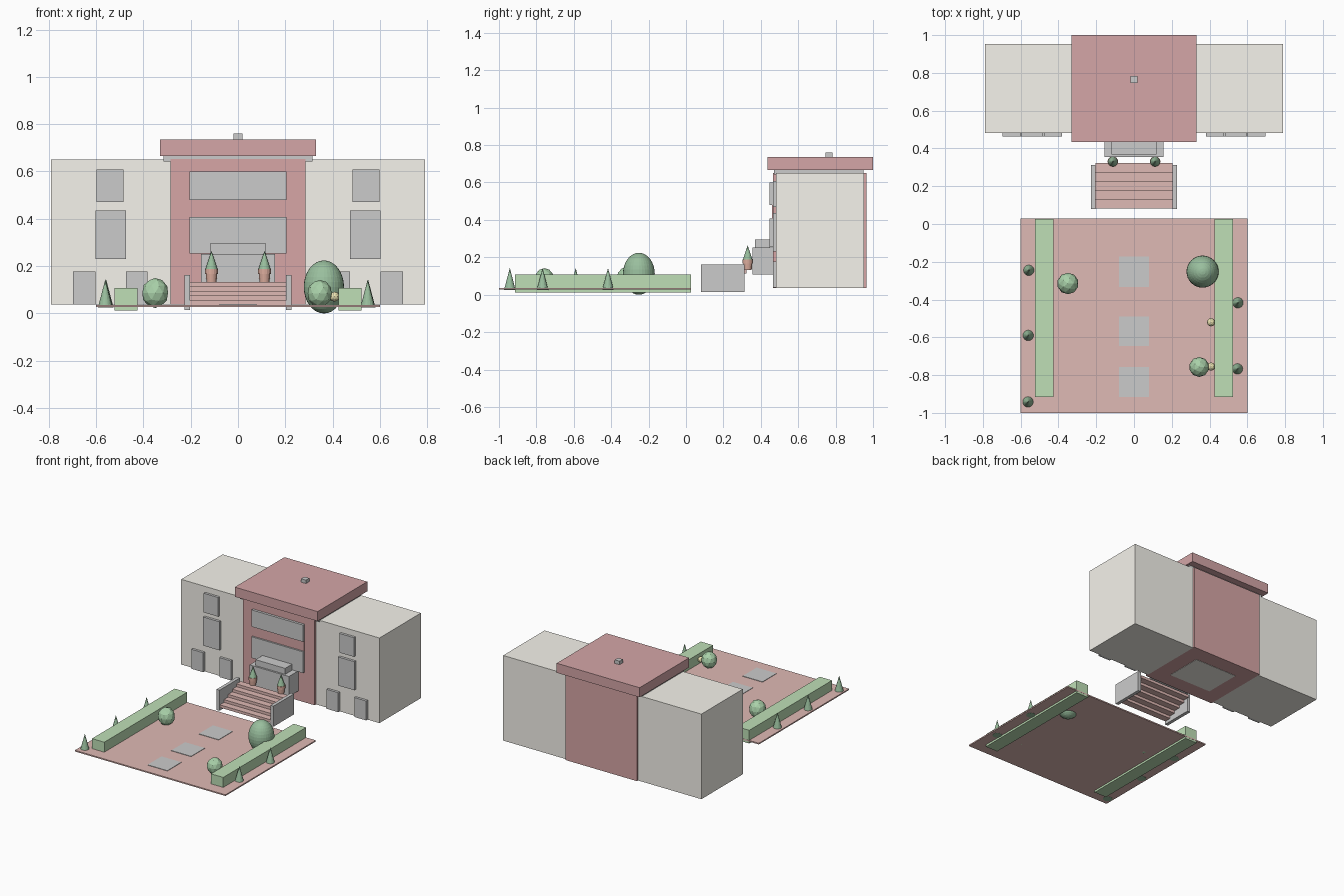
import bpy, math


def mat(name, r, g, b):
    m = bpy.data.materials.new(name)
    m.diffuse_color = (r, g, b, 1)
    return m


BRICK = mat("brick", 0.68, 0.38, 0.38)
ROOF = mat("roof_red", 0.66, 0.38, 0.39)
STONE = mat("cream_stone", 0.92, 0.90, 0.84)
PAVING = mat("paving", 0.74, 0.49, 0.46)
HEDGE = mat("hedge_green", 0.52, 0.74, 0.47)
LEAF = mat("leaf_green", 0.40, 0.64, 0.40)
DARK = mat("dark_green", 0.32, 0.52, 0.34)
CLAY = mat("clay", 0.72, 0.42, 0.34)
YELLOW = mat("flower_yellow", 0.85, 0.78, 0.45)


def finish(name, material):
    o = bpy.context.object
    o.name = name
    if material:
        o.data.materials.append(material)
    return o


def box(name, x0, x1, y0, y1, z0, z1, material=None):
    bpy.ops.mesh.primitive_cube_add(
        size=1, location=((x0 + x1) / 2, (y0 + y1) / 2, (z0 + z1) / 2))
    o = finish(name, material)
    o.scale = (x1 - x0, y1 - y0, z1 - z0)
    return o


def pair(name, x0, x1, *rest):
    box(name + "_right", x0, x1, *rest)
    box(name + "_left", -x1, -x0, *rest)


def cone(name, x, y, z0, z1, r0, r1, material, sides=16):
    bpy.ops.mesh.primitive_cone_add(vertices=sides, radius1=r0, radius2=r1,
                                    depth=z1 - z0, location=(x, y, (z0 + z1) / 2))
    return finish(name, material)


def shrub(name, x, y, z0, z1, r, material, sub=2):
    bpy.ops.mesh.primitive_ico_sphere_add(subdivisions=sub, radius=1,
                                          location=(x, y, (z0 + z1) / 2))
    o = finish(name, material)
    o.scale = (r, r, (z1 - z0) / 2)
    return o


# building masses and roof
pair("wing", 0.285, 0.79, 0.482, 0.953, 0.037, 0.65, STONE)
box("central_block", -0.285, 0.285, 0.465, 0.966, 0.037, 0.652, BRICK)
box("floor_base", -0.17, 0.17, 0.58, 0.85, 0.035, 0.04, STONE)
box("cornice", -0.315, 0.315, 0.47, 0.95, 0.642, 0.667)
box("roof_slab", -0.33, 0.33, 0.435, 1.0, 0.666, 0.735, ROOF)
box("roof_vent", -0.019, 0.019, 0.746, 0.784, 0.73, 0.76)

# wing windows
for label, x0, x1, z0, z1 in (("upper", 0.483, 0.598, 0.47, 0.608),
                              ("middle", 0.474, 0.602, 0.23, 0.436),
                              ("lower_outer", 0.602, 0.697, 0.038, 0.178),
                              ("lower_inner", 0.382, 0.474, 0.038, 0.178)):
    pair("window_" + label, x0, x1, 0.464, 0.49, z0, z1)

# central windows and the panel between them
box("central_window_upper", -0.205, 0.205, 0.447, 0.47, 0.479, 0.6)
box("central_window_lower", -0.205, 0.205, 0.447, 0.47, 0.254, 0.407)
box("spandrel", -0.205, 0.205, 0.459, 0.47, 0.407, 0.479, BRICK)

# entrance porch
box("porch", -0.157, 0.157, 0.355, 0.468, 0.107, 0.252)
box("porch_cap", -0.118, 0.118, 0.368, 0.448, 0.25, 0.295)

# stairs with side walls
for i in range(5):
    y, z = 0.083 + 0.0475 * i, 0.036 + 0.0195 * i
    box("step", -0.205, 0.205, y, y + 0.05, z, z + 0.0195, PAVING)
pair("stair_wall", 0.203, 0.227, 0.079, 0.313, 0.014, 0.162)

# potted trees
for x in (-0.112, 0.112):
    cone("pot", x, 0.33, 0.132, 0.168, 0.021, 0.024, CLAY)
    cone("pot_rim", x, 0.33, 0.166, 0.188, 0.028, 0.028, CLAY)
    cone("pot_tree", x, 0.33, 0.186, 0.264, 0.026, 0, DARK)

# forecourt, paving slabs and hedges
box("forecourt", -0.6, 0.6, -1.0, 0.028, 0.027, 0.036, PAVING)
for y0, y1 in ((-0.333, -0.173), (-0.647, -0.49), (-0.917, -0.758)):
    box("paving_slab", -0.079, 0.079, y0, y1, 0.03, 0.039)
pair("hedge", 0.425, 0.523, -0.915, 0.027, 0.013, 0.108, HEDGE)

# round shrubs, flowers and small cone trees
shrub("shrub_left", -0.35, -0.315, 0.023, 0.15, 0.057, LEAF)
shrub("shrub_right", 0.345, -0.757, 0.026, 0.142, 0.053, LEAF)
bpy.ops.mesh.primitive_uv_sphere_add(segments=32, ring_count=16, radius=1,
                                     location=(0.363, -0.252, 0.112))
big = finish("large_shrub", DARK)
big.scale = (0.085, 0.085, 0.112)
for y in (-0.52, -0.755):
    shrub("flower_clump", 0.408, y, 0.05, 0.092, 0.022, YELLOW)
for x, y in ((-0.557, -0.245), (-0.56, -0.59), (-0.561, -0.942),
             (0.55, -0.417), (0.548, -0.767)):
    cone("cone_tree", x, y, 0.025, 0.143, 0.031, 0, DARK)
